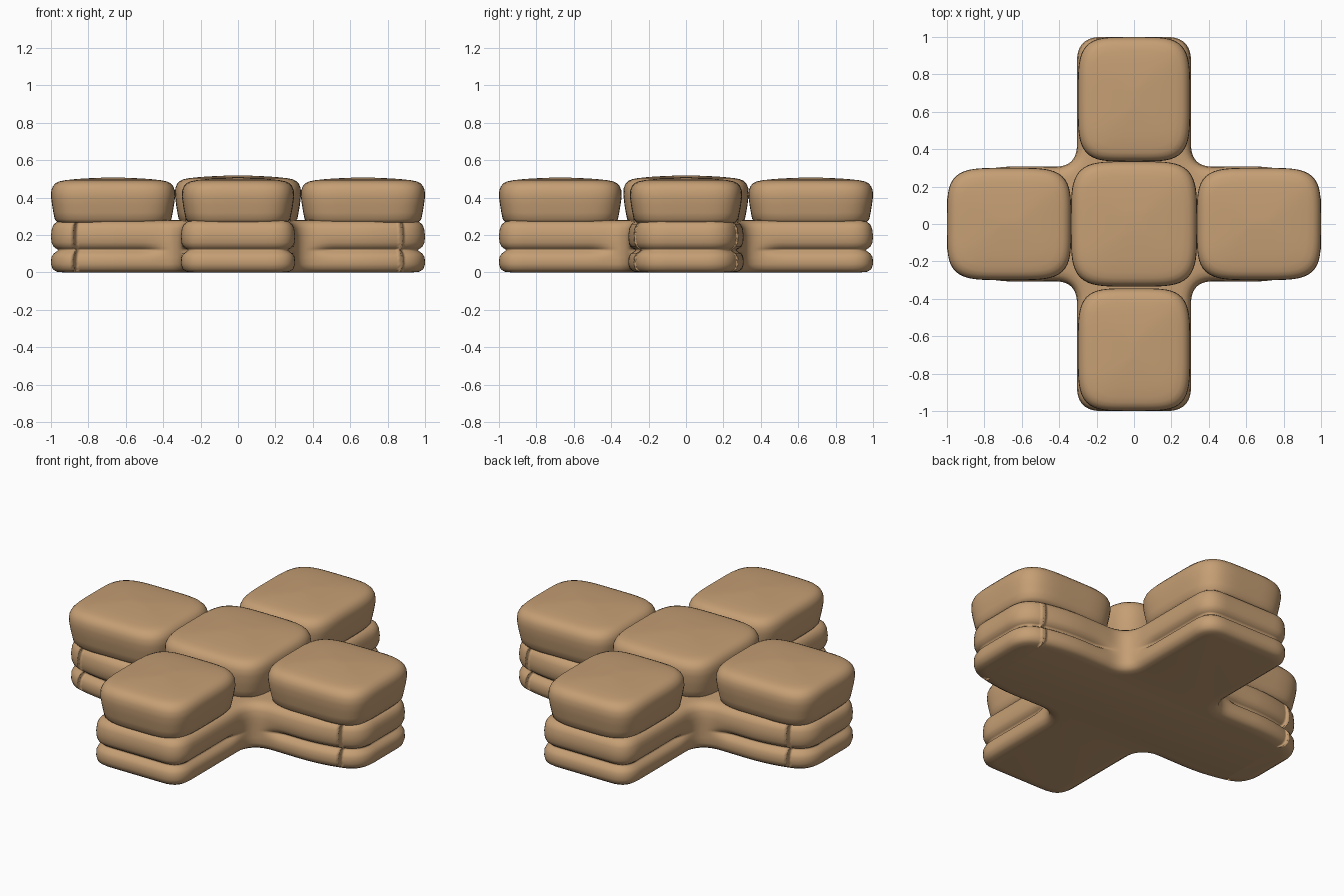
import bpy, bmesh, math
from mathutils import Vector

if "Cube" in bpy.data.objects:
    bpy.data.objects.remove(bpy.data.objects["Cube"])

tan = bpy.data.materials.new("tan fabric")
tan.diffuse_color = (0.56, 0.345, 0.175, 1)
tan.use_nodes = True
tan.node_tree.nodes["Principled BSDF"].inputs["Base Color"].default_value = tan.diffuse_color


def loft(name, rings, loc=(0, 0, 0)):
    """Skin a stack of closed rings and cap both ends."""
    bm = bmesh.new()
    loops = [[bm.verts.new(p) for p in ring] for ring in rings]
    n = len(loops[0])
    for a, b in zip(loops, loops[1:]):
        for i in range(n):
            j = (i + 1) % n
            bm.faces.new((a[i], a[j], b[j], b[i]))
    bm.faces.new(loops[0][::-1])
    bm.faces.new(loops[-1])
    bmesh.ops.recalc_face_normals(bm, faces=bm.faces)
    for f in bm.faces:
        f.smooth = True
    me = bpy.data.meshes.new(name)
    bm.to_mesh(me)
    bm.free()
    me.materials.append(tan)
    ob = bpy.data.objects.new(name, me)
    ob.location = loc
    bpy.context.collection.objects.link(ob)
    return ob


def rounded(corners, steps=10):
    """Round every polygon corner with a curve, then resample evenly."""
    pts = []
    n = len(corners)
    for i in range(n):
        p = Vector(corners[i][:2])
        c = corners[i][2]
        a = p + (Vector(corners[i - 1][:2]) - p).normalized() * c
        b = p + (Vector(corners[(i + 1) % n][:2]) - p).normalized() * c
        for k in range(steps + 1):
            t = k / steps
            pts.append(a * (1 - t) ** 2 + p * 2 * t * (1 - t) + b * t * t)
    out = []
    for a, b in zip(pts, pts[1:] + pts[:1]):
        m = max(1, round((b - a).length / 0.025))
        out += [a.lerp(b, k / m) for k in range(m)]
    return out


# Cross-shaped outline: one quarter, mirrored around (x, y, corner cut)
quarter = [(1.0, 0.24, 0.13), (0.74, 0.31, 0.14), (0.305, 0.305, 0.12), (0.305, 1.0, 0.13)]
corners = []
for sx, sy in ((1, 1), (-1, 1), (-1, -1), (1, -1)):
    q = [(x * sx, y * sy, c) for x, y, c in quarter]
    corners += q if sx * sy > 0 else q[::-1]
outline = rounded(corners)

# Two-layer base: the groove between layers fades out at the inner corners
base_profile = [(0, 0.07), (0.004, 0.03), (0.018, 0.009), (0.045, 0), (0.08, 0.002),
                (0.1, 0.013), (0.112, 0.03), (0.12, 0.04), (0.128, 0.026), (0.14, 0.012),
                (0.16, 0.003), (0.195, 0), (0.235, 0.005), (0.258, 0.016),
                (0.272, 0.035), (0.278, 0.06), (0.28, 0.09)]
rings = []
n = len(outline)
for z, inset in base_profile:
    ring = []
    for i, p in enumerate(outline):
        d = outline[(i + 1) % n] - outline[i - 1]
        normal = Vector((d.y, -d.x)).normalized()
        t = min(1, max(0, (max(abs(p.x), abs(p.y)) - 0.36) / 0.16))
        fade = t * t * (3 - 2 * t) if 0.06 < z < 0.18 else 1
        q = p - normal * inset * fade
        ring.append((q.x, q.y, z))
    rings.append(ring)
loft("base_layers", rings)

# Pillowy seat cushions
cushion_profile = [(0.255, 0.07), (0.268, 0.035), (0.285, 0.02), (0.32, 0.013), (0.36, 0.006),
                   (0.405, 0), (0.44, 0.002), (0.462, 0.011), (0.478, 0.026), (0.487, 0.045),
                   (0.493, 0.075), (0.499, 0.13), (0.503, 0.19), (0.506, 0.26), (0.507, 0.285)]


def cushion(name, cx, cy, a, b, lift=0.0, power=4.4, count=96):
    rings = []
    for z, inset in cushion_profile:
        ring = []
        for i in range(count):
            t = 2 * math.pi * i / count
            c, s = math.cos(t), math.sin(t)
            r = (abs(c) ** power + abs(s) ** power) ** (-1 / power)
            ring.append(((a - inset) * r * c, (b - inset) * r * s, z + lift * (z > 0.4)))
        rings.append(ring)
    loft(name, rings, (cx, cy, 0))


cushion("centre_cushion", 0, 0, 0.337, 0.335, 0.011)
cushion("right_cushion", 0.668, 0, 0.332, 0.3)
cushion("left_cushion", -0.668, 0, 0.332, 0.3)
cushion("back_cushion", 0, 0.667, 0.3, 0.333)
cushion("front_cushion", 0, -0.672, 0.3, 0.328)
